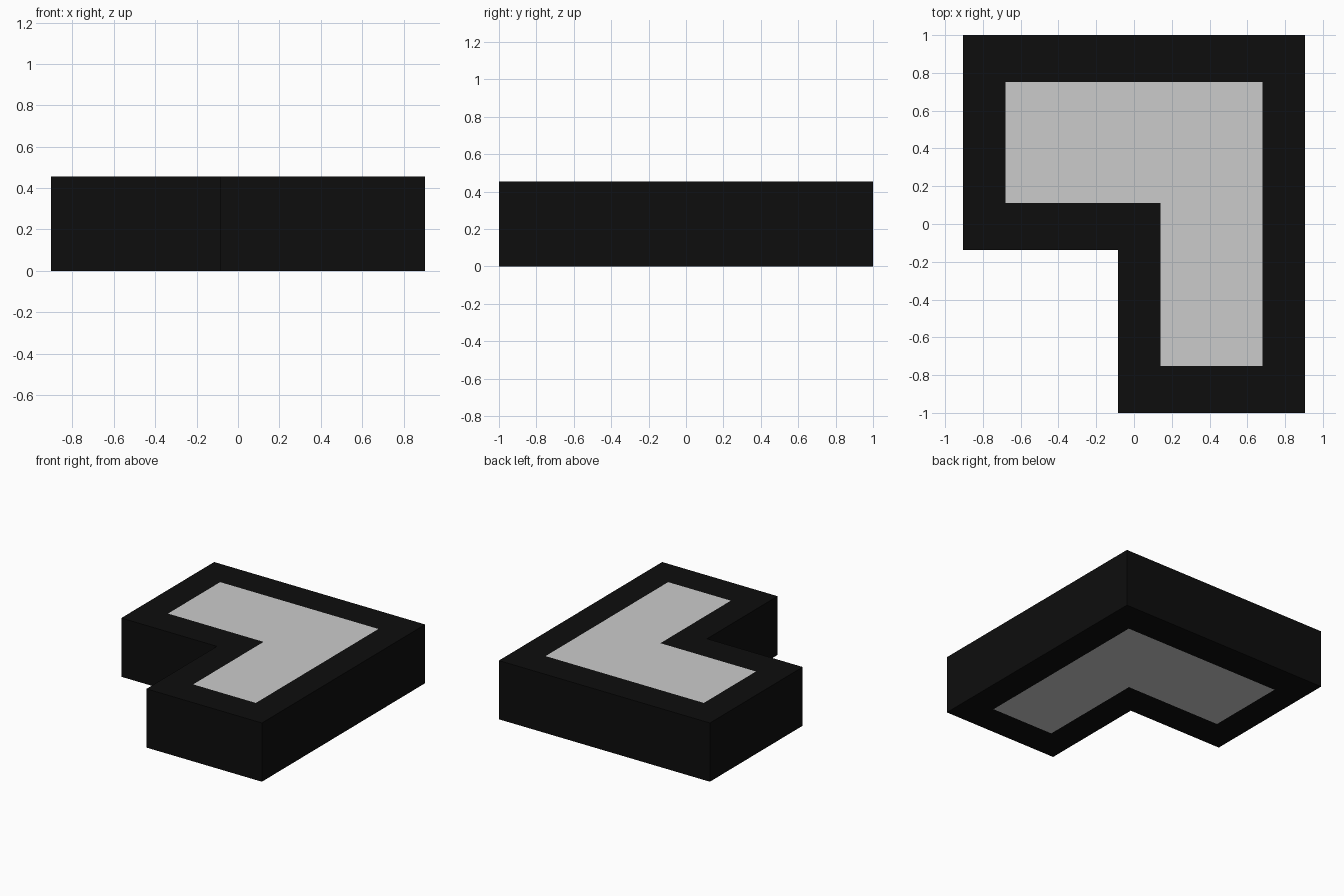
import bpy, bmesh

if "Cube" in bpy.data.objects:
    bpy.data.objects.remove(bpy.data.objects["Cube"])

HEIGHT = 0.455
MARGIN_X, MARGIN_Y = 0.226, 0.249

# L-shaped outline (counter-clockwise): x, y, inward direction in x and y
OUTLINE = [
    (-0.905, -0.137, 1, 1),
    (-0.085, -0.137, 1, 1),
    (-0.085, -1.0, 1, 1),
    (0.905, -1.0, -1, 1),
    (0.905, 1.0, -1, -1),
    (-0.905, 1.0, 1, -1),
]


def material(name, rgb):
    mat = bpy.data.materials.new(name)
    mat.diffuse_color = (*rgb, 1.0)
    mat.use_nodes = True
    mat.node_tree.nodes["Principled BSDF"].inputs["Base Color"].default_value = mat.diffuse_color
    return mat


bm = bmesh.new()


def ring(z, inset):
    return [bm.verts.new((x + sx * MARGIN_X * inset, y + sy * MARGIN_Y * inset, z))
            for x, y, sx, sy in OUTLINE]


def bridge(a, b):
    n = len(a)
    for i in range(n):
        j = (i + 1) % n
        bm.faces.new((a[i], a[j], b[j], b[i]))


# Rings from the bottom panel, out around the walls, to the top panel
rings = [ring(0, 1), ring(0, 0), ring(HEIGHT, 0), ring(HEIGHT, 1)]
for a, b in zip(rings, rings[1:]):
    bridge(a, b)

# Light inset panels on both flat sides
for loop in (rings[0][::-1], rings[-1]):
    bm.faces.new(loop).material_index = 1

bmesh.ops.recalc_face_normals(bm, faces=bm.faces)
mesh = bpy.data.meshes.new("corner_block")
bm.to_mesh(mesh)
bm.free()

mesh.materials.append(material("black border", (0.004, 0.004, 0.004)))
mesh.materials.append(material("light grey panel", (0.6, 0.6, 0.6)))
block = bpy.data.objects.new("corner_block", mesh)
bpy.context.collection.objects.link(block)
